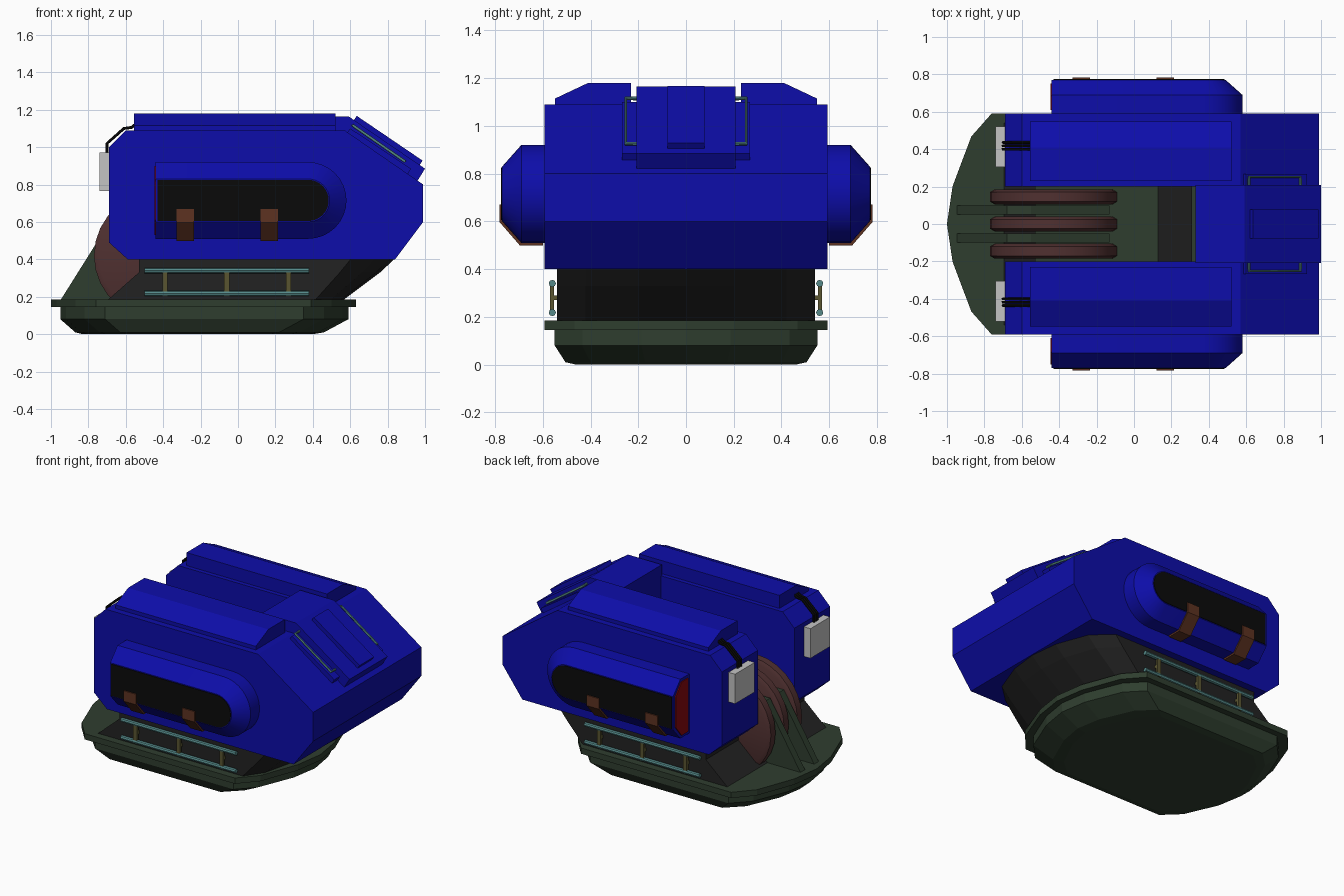
import bpy, bmesh, math
from mathutils import Vector

if "Cube" in bpy.data.objects:
    bpy.data.objects.remove(bpy.data.objects["Cube"])


def mat(name, r, g, b):
    m = bpy.data.materials.new(name)
    m.diffuse_color = (r, g, b, 1)
    m.use_nodes = True
    m.node_tree.nodes["Principled BSDF"].inputs["Base Color"].default_value = m.diffuse_color
    return m


BLUE = mat("blue", 0.004, 0.004, 0.40)
GREEN = mat("dark green", 0.028, 0.048, 0.028)
CORE = mat("charcoal", 0.016, 0.016, 0.016)
BLACK = mat("black", 0.003, 0.003, 0.003)
MAROON = mat("maroon", 0.08, 0.03, 0.03)
BROWN = mat("rust brown", 0.11, 0.032, 0.015)
TEAL = mat("teal", 0.09, 0.25, 0.25)
OLIVE = mat("olive", 0.10, 0.09, 0.03)
RED = mat("red", 0.25, 0.002, 0.004)
WHITE = mat("light grey", 0.55, 0.55, 0.55)


def finish(bm, name, material, smooth=False):
    bmesh.ops.recalc_face_normals(bm, faces=bm.faces)
    me = bpy.data.meshes.new(name)
    bm.to_mesh(me)
    bm.free()
    me.materials.append(material)
    ob = bpy.data.objects.new(name, me)
    bpy.context.collection.objects.link(ob)
    if smooth:
        bpy.ops.object.select_all(action='DESELECT')
        ob.select_set(True)
        bpy.context.view_layer.objects.active = ob
        bpy.ops.object.shade_smooth_by_angle(angle=math.radians(32))
    return ob


def loft(name, rings, material, smooth=False):
    """Skin a stack of closed rings and cap both ends."""
    bm = bmesh.new()
    vs = [[bm.verts.new(p) for p in r] for r in rings]
    n = len(vs[0])
    for a, b in zip(vs, vs[1:]):
        for i in range(n):
            j = (i + 1) % n
            bm.faces.new((a[i], a[j], b[j], b[i]))
    bm.faces.new(vs[0])
    bm.faces.new(vs[-1])
    return finish(bm, name, material, smooth)


def prism_y(name, xz, y0, y1, material, smooth=False):
    return loft(name, [[(x, y, z) for x, z in xz] for y in (y0, y1)], material, smooth)


def prism_x(name, yz, x0, x1, material):
    return loft(name, [[(x, y, z) for y, z in yz] for x in (x0, x1)], material)


def box(name, x0, x1, y0, y1, z0, z1, material):
    return prism_y(name, [(x0, z0), (x1, z0), (x1, z1), (x0, z1)], y0, y1, material)


def tube(name, pts, r, material, sides=8):
    """Round bar through a few points, mitred at the corners."""
    pts = [Vector(p) for p in pts]
    rings, u = [], None
    for i, p in enumerate(pts):
        din = (p - pts[max(i - 1, 0)]).normalized()
        dout = (pts[min(i + 1, len(pts) - 1)] - p).normalized()
        t = (din + dout).normalized()
        if u is None:
            u = t.orthogonal()
        u = (u - t * u.dot(t)).normalized()
        v = t.cross(u)
        rings.append([p + r * (math.cos(a) * u + math.sin(a) * v)
                      for a in (2 * math.pi * k / sides for k in range(sides))])
    return loft(name, rings, material, True)


def sole(x0, x1, w, z):
    """Outline with a blunt bow at both ends."""
    curve = [(0.24, 1), (0.13, 0.79), (0.03, 0.34)]
    right = [(x1 - d, w * f) for d, f in curve]
    left = [(x0 + d, w * f) for d, f in curve]
    half = right[::-1] + left
    loop = [(x1, 0)] + half + [(x0, 0)] + [(x, -y) for x, y in half[::-1]]
    return [(x, y, z) for x, y in loop]


# Sole: lower hull and projecting rim
loft("hull", [sole(-0.95, 0.59, 0.55, 0.15), sole(-0.95, 0.59, 0.55, 0.08),
              sole(-0.87, 0.46, 0.505, 0.01), sole(-0.83, 0.40, 0.46, 0)], GREEN)
loft("rim", [sole(-1.0, 0.63, 0.592, 0.145), sole(-1.0, 0.63, 0.592, 0.185)], GREEN)


# Core between sole and body, raked forward
def core_ring(z, back, side, nose):
    half = [(back, 0.54), (side, 0.54), (side + nose * 0.55, 0.42), (side + nose * 0.9, 0.2)]
    loop = half + [(side + nose, 0)] + [(x, -y) for x, y in half[::-1]]
    return [(x, y, z) for x, y in loop]


loft("core", [core_ring(0.18, -0.70, 0.41, 0.15), core_ring(0.33, -0.53, 0.545, 0.215),
              core_ring(0.41, -0.53, 0.61, 0.235)], CORE)

# Slot floor and sloped panel
box("slot_floor", -0.53, 0.33, -0.2, 0.2, 0.40, 0.43, GREEN)
prism_y("slot_ramp", [(0.12, 0.42), (0.31, 0.62), (0.31, 0.42)], -0.2, 0.2, CORE)

# Round-edged discs in the slot
for k in (-1, 0, 1):
    rings = []
    for dy, r in ((-0.04, 0.315), (-0.025, 0.34), (0.025, 0.34), (0.04, 0.315)):
        rings.append([(-0.43 + r * math.cos(a), 0.145 * k + dy, 0.42 + r * math.sin(a))
                      for a in (2 * math.pi * i / 28 for i in range(28))])
    loft("disc", rings, MAROON, True)

# Body profile; the centre piece only fills the front of the slot
FRONT = [(0.84, 0.40), (0.99, 0.60), (0.99, 0.80), (0.57, 1.09)]
SIDE = [(-0.69, 0.49), (-0.59, 0.40)] + FRONT + [(-0.60, 1.09), (-0.69, 1.00)]
prism_y("centre_body", [(0.33, 0.40)] + FRONT + [(0.33, 1.09)], -0.2, 0.2, BLUE)
prism_y("centre_hood", [(0.33, 0.85), (0.33, 1.165), (0.59, 1.165), (1.0, 0.885), (0.96, 0.82)],
        -0.208, 0.208, BLUE)
prism_y("hood_strip", [(0.61, 1.13), (0.635, 1.167), (0.987, 0.928), (0.965, 0.895)],
        -0.078, 0.078, BLUE)


def pod_ring(y, inset, x0=-0.44):
    r = 0.205 - inset
    arc = [(0.375 + r * math.cos(a), 0.715 + r * math.sin(a))
           for a in (math.pi * (i / 16 - 0.5) for i in range(17))]
    return [(x, y, z) for x, z in [(x0, 0.715 - r)] + arc + [(x0, 0.715 + r)]]


for s in (-1, 1):
    # Body half and its raised roof panel
    prism_y("side_body", SIDE, s * 0.2, s * 0.592, BLUE)
    prism_x("roof_panel", [(s * y, z) for y, z in
            ((0.23, 1.08), (0.23, 1.18), (0.41, 1.18), (0.548, 1.115), (0.548, 1.08))],
            -0.555, 0.52, BLUE)

    # Side pod with dark window and red tail panel
    loft("pod", [pod_ring(s * 0.58, 0), pod_ring(s * 0.69, 0), pod_ring(s * 0.77, 0.09)],
         BLUE, True)
    loft("pod_window", [pod_ring(s * 0.768, 0.095, -0.43), pod_ring(s * 0.774, 0.095, -0.43)],
         BLACK)
    prism_x("pod_tail", [(s * y, z) for y, z in
            ((0.61, 0.53), (0.685, 0.53), (0.75, 0.61), (0.75, 0.82), (0.685, 0.90), (0.61, 0.90))],
            -0.447, -0.438, RED)

    # Straps folded under the pod
    for x in (-0.33, 0.12):
        prism_x("strap", [(s * y, z) for y, z in
                ((0.765, 0.67), (0.782, 0.67), (0.782, 0.598), (0.695, 0.498),
                 (0.60, 0.498), (0.60, 0.515), (0.685, 0.515), (0.765, 0.605))],
                x, x + 0.095, BROWN)

    # Side railing
    for z in (0.218, 0.34):
        tube("rail", [(-0.5, s * 0.56, z), (0.38, s * 0.56, z)], 0.015, TEAL)
    for x in (-0.39, -0.06, 0.27):
        box("rail_post", x - 0.014, x + 0.014, s * 0.552, s * 0.57, 0.205, 0.35, OLIVE)
        box("rail_bracket", x - 0.014, x + 0.014, s * 0.53, s * 0.56, 0.27, 0.29, OLIVE)

    # Fin between the discs
    prism_y("fin", [(-0.95, 0.18), (-0.68, 0.61), (-0.55, 0.61), (-0.13, 0.44), (-0.13, 0.18)],
            s * 0.05, s * 0.1, GREEN)

    # Rear box with cables to the roof
    box("rear_box", -0.74, -0.685, s * 0.305, s * 0.52, 0.765, 0.97, WHITE)
    for y in (0.400, 0.418, 0.436):
        tube("cable", [(-0.70, s * y, 0.95), (-0.70, s * y, 1.02), (-0.61, s * y, 1.10),
                       (-0.57, s * y, 1.105), (-0.55, s * y, 1.12)], 0.008, BLACK, 6)

    # Grab handle on the sloped nose, with its mounting ledge
    prism_y("handle_ledge", [(0.58, 1.07), (0.60, 1.10), (0.925, 0.885), (0.905, 0.85)],
            s * 0.19, s * 0.268, BLUE)
    tube("grab_handle", [(0.615, s * 0.2, 1.115), (0.615, s * 0.252, 1.115),
                         (0.89, s * 0.252, 0.925), (0.89, s * 0.2, 0.925)], 0.008, TEAL)
